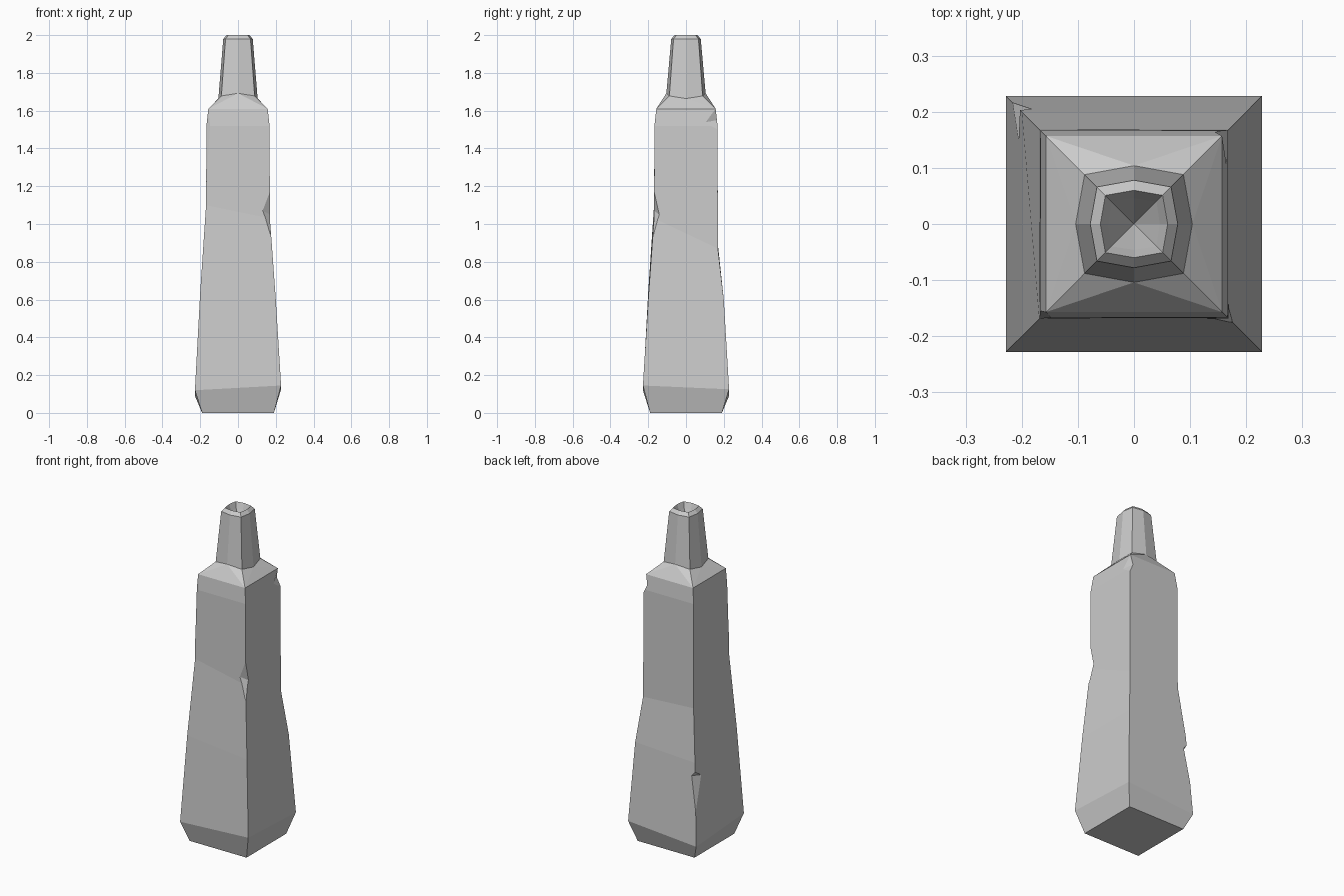
import bpy, bmesh
from mathutils import Vector

if "Cube" in bpy.data.objects:
    bpy.data.objects.remove(bpy.data.objects["Cube"])

CORNERS = [(-1, -1), (1, -1), (1, 1), (-1, 1)]  # front-left, front-right, back-right, back-left


def square(bm, half, heights):
    return [bm.verts.new((half * x, half * y, z)) for (x, y), z in zip(CORNERS, heights)]


def octagon(bm, mid, diag, z, dip=0.0):
    # squarish octagon: corner, side middle, corner, ...; dip raises front/back and lowers left/right
    ring = []
    for i, (x, y) in enumerate(CORNERS):
        nx, ny = CORNERS[(i + 1) % 4]
        ring.append(bm.verts.new((diag * x, diag * y, z)))
        ring.append(bm.verts.new((mid * (x + nx) / 2, mid * (y + ny) / 2,
                                  z + (dip if i % 2 == 0 else -dip))))
    return ring


def bridge(bm, a, b):
    n = len(a)
    for i in range(n):
        j = (i + 1) % n
        bm.faces.new((a[i], a[j], b[j], b[i]))


def finish(bm, name):
    bmesh.ops.recalc_face_normals(bm, faces=bm.faces[:])
    me = bpy.data.meshes.new(name)
    bm.to_mesh(me)
    bm.free()
    ob = bpy.data.objects.new(name, me)
    bpy.context.collection.objects.link(ob)
    return ob


# Square tapered body with uneven, hand-cut rings
bm = bmesh.new()
body = [square(bm, h, z) for h, z in [
    (0.19, (0, 0, 0, 0)),
    (0.228, (0.12, 0.145, 0.125, 0.09)),
    (0.2, (0.64, 0.6, 0.6, 0.58)),
    (0.169, (1.10, 1.03, 0.87, 0.89)),
    (0.167, (1.52, 1.52, 1.52, 1.52)),
    (0.157, (1.61, 1.61, 1.61, 1.61))]]
bm.faces.new(body[0])
for a, b in zip(body, body[1:]):
    bridge(bm, a, b)

# Eight-sided neck with a rim
neck = [octagon(bm, 0.104, 0.088, 1.678, 0.014),
        octagon(bm, 0.078, 0.066, 1.98),
        octagon(bm, 0.060, 0.051, 2.0),
        octagon(bm, 0.046, 0.040, 1.965)]
for a, b in zip(neck, neck[1:]):
    bridge(bm, a, b)

# Sloped shoulder from square to octagon
top, low = body[-1], neck[0]
for i in range(4):
    j = (i + 1) % 4
    mid = low[2 * i + 1]
    bm.faces.new((top[i], top[j], mid))
    bm.faces.new((top[i], mid, low[2 * i]))
    bm.faces.new((top[j], low[2 * j], mid))

# Pointed hollow inside the neck
tip = bm.verts.new((0, 0, 1.86))
for i in range(8):
    bm.faces.new((neck[-1][i], neck[-1][(i + 1) % 8], tip))
bottle = finish(bm, "bottle")


def chip(corner, edge_low, edge_high, left, right):
    """Knock a wedge out of a vertical edge: two edge points and the ends of the inner crease."""
    x, y = CORNERS[corner]
    a, b = Vector(left), Vector(right)
    d = (b - a) * 0.6
    cb = bmesh.new()
    for p in (edge_low, edge_high):
        cb.verts.new((x * p[0], y * p[0], p[1]))
    cb.verts.new(a - d)
    cb.verts.new(b + d)
    cb.verts.new((x * 0.4, y * 0.4, (a.z + b.z) / 2))
    bmesh.ops.convex_hull(cb, input=cb.verts[:])
    cutter = finish(cb, "chip_cutter")
    cutter.hide_render = True
    mod = bottle.modifiers.new("chip", 'BOOLEAN')
    mod.operation = 'DIFFERENCE'
    mod.solver = 'EXACT'
    mod.object = cutter
    bpy.context.view_layer.objects.active = bottle
    bpy.ops.object.modifier_apply(modifier=mod.name)
    bpy.data.objects.remove(cutter)


# Chips along the four edges
chip(1, (0.174, 0.94), (0.1685, 1.17), (0.132, -0.168, 1.07), (0.168, -0.142, 1.05))
chip(3, (0.2195, 0.27), (0.2055, 0.53), (-0.18, 0.2075, 0.50), (-0.207, 0.145, 0.49))
chip(0, (0.1678, 1.22), (0.157, 1.612), (-0.148, -0.167, 1.52), (-0.167, -0.155, 1.52))
chip(2, (0.1672, 1.50), (0.157, 1.611), (0.163, 0.11, 1.54), (0.145, 0.163, 1.55))
